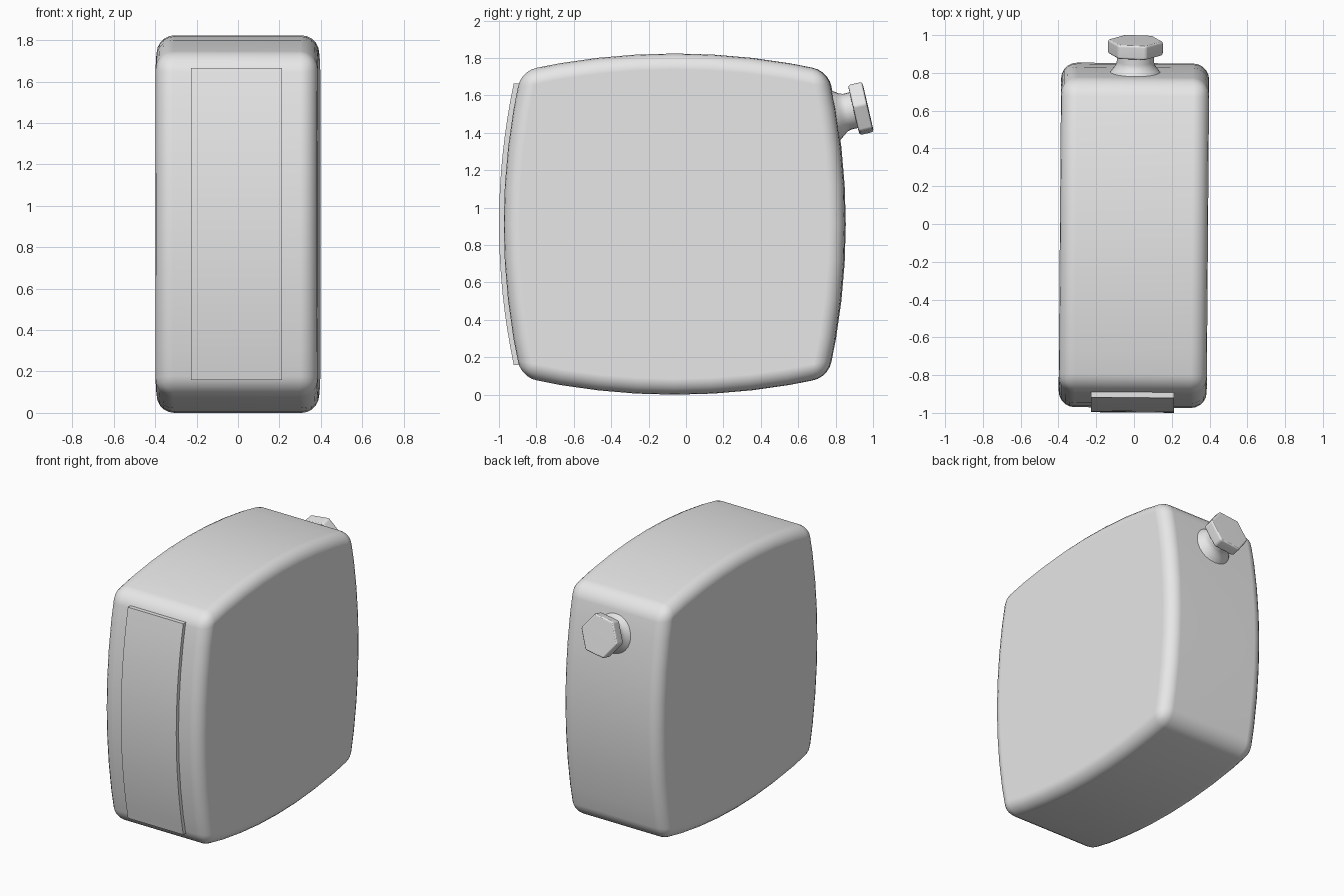
import bpy, bmesh, math
from mathutils import Matrix, Vector

cube = bpy.data.objects.get("Cube")
if cube:
    bpy.data.objects.remove(cube, do_unlink=True)

grey = bpy.data.materials.new("light_grey")
grey.use_nodes = True
grey.diffuse_color = (0.8, 0.8, 0.8, 1)
grey.node_tree.nodes["Principled BSDF"].inputs["Base Color"].default_value = (0.8, 0.8, 0.8, 1)

HALF, BULGE, CORNER = 0.912, 0.139, 0.819   # half size, side curvature, corner position
CENTRE = Vector((0, -0.06, HALF))
TURN = Matrix.Rotation(math.radians(-0.45), 4, "Z")


def bulge(t):
    return HALF - BULGE * t * t


def finish(name, bm, matrix, angle=35):
    bmesh.ops.recalc_face_normals(bm, faces=bm.faces)
    mesh = bpy.data.meshes.new(name)
    bm.to_mesh(mesh)
    bm.free()
    mesh.materials.append(grey)
    obj = bpy.data.objects.new(name, mesh)
    bpy.context.collection.objects.link(obj)
    obj.matrix_world = matrix
    bpy.ops.object.select_all(action="DESELECT")
    obj.select_set(True)
    bpy.context.view_layer.objects.active = obj
    bpy.ops.object.shade_smooth_by_angle(angle=math.radians(angle))
    mod = obj.modifiers.new("even_shading", "WEIGHTED_NORMAL")
    mod.keep_sharp = True
    return obj


def prism(points, half_width):
    """Extrude a (y, z) outline across x."""
    bm = bmesh.new()
    face = bm.faces.new([bm.verts.new((-half_width, y, z)) for y, z in points])
    new = bmesh.ops.extrude_face_region(bm, geom=[face])["geom"]
    bmesh.ops.translate(bm, vec=(2 * half_width, 0, 0),
                        verts=[v for v in new if isinstance(v, bmesh.types.BMVert)])
    bmesh.ops.recalc_face_normals(bm, faces=bm.faces)
    return bm


def round_edges(bm, width, segments):
    edges = [e for e in bm.edges if e.calc_face_angle(0) > math.radians(30)]
    bmesh.ops.bevel(bm, geom=edges, offset=width, offset_type="OFFSET",
                    segments=segments, profile=0.5, affect="EDGES", clamp_overlap=True)


# Body: a square with four bulging sides, rounded along every edge
STEPS = 8
outline = []
for side in range(4):
    a = side * math.pi / 2
    for i in range(STEPS):
        t = CORNER * (2 * i / STEPS - 1)
        r = bulge(t)
        outline.append((r * math.cos(a) - t * math.sin(a), r * math.sin(a) + t * math.cos(a)))
body = prism(outline, 0.392)
round_edges(body, 0.085, 5)
finish("body", body, TURN @ Matrix.Translation(CENTRE))

# Front panel: a thin curved plate following the front of the body
levels = [0.753 * (i / 8 - 1) for i in range(17)]
outer = [(-bulge(t) - 0.026, t) for t in levels]
inner = [(-bulge(t) + 0.01, t) for t in reversed(levels)]
finish("front_panel", prism(outer + inner, 0.22), TURN @ Matrix.Translation(CENTRE))

# Filler neck and cap share an axis tilted upward at the back
axis = TURN @ Matrix.Translation((0, 0.935, 1.53)) @ Matrix.Rotation(math.radians(-77), 4, "X")

# Neck: lathed stub that flares where it meets the body
neck = bmesh.new()
profile = [(0.14, -0.145), (0.118, -0.115), (0.104, -0.098), (0.098, -0.075), (0.098, 0)]
verts = [neck.verts.new((r, 0, h)) for r, h in profile]
edges = [neck.edges.new(pair) for pair in zip(verts, verts[1:])]
bmesh.ops.spin(neck, geom=verts + edges, cent=(0, 0, 0), axis=(0, 0, 1),
               angle=math.tau, steps=24, use_merge=True)
bmesh.ops.remove_doubles(neck, verts=neck.verts, dist=0.0005)
finish("filler_neck", neck, axis, 50)

# Cap: softened hexagon
cap = bmesh.new()
bmesh.ops.create_cone(cap, cap_ends=True, segments=6, radius1=0.15, radius2=0.15, depth=0.078,
                      matrix=Matrix.Rotation(math.radians(-8 + 30), 4, "Z"))
# Points face sideways
bmesh.ops.rotate(cap, verts=cap.verts, cent=(0, 0, 0), matrix=Matrix.Rotation(math.radians(30), 3, "Z"))
if abs(max(v.co.x for v in cap.verts)) < 0.14:
    bmesh.ops.rotate(cap, verts=cap.verts, cent=(0, 0, 0), matrix=Matrix.Rotation(math.radians(30), 3, "Z"))
round_edges(cap, 0.014, 3)
finish("filler_cap", cap, axis, 25)
